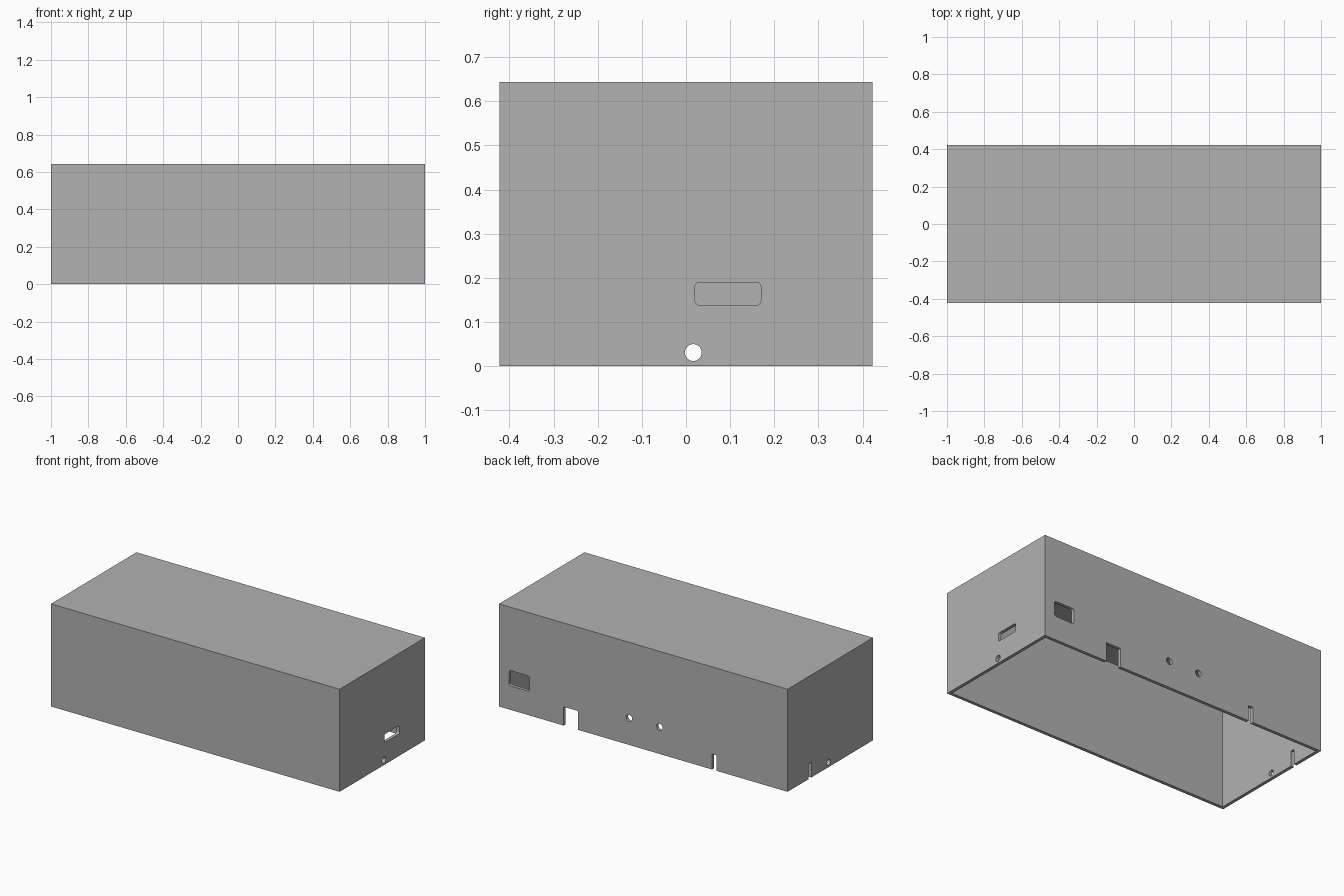
import bpy
import bmesh
from mathutils import Matrix, Vector

if "Cube" in bpy.data.objects:
    bpy.data.objects.remove(bpy.data.objects["Cube"], do_unlink=True)

HX, HY, H, WALL = 1.0, 0.4225, 0.643, 0.02

grey = bpy.data.materials.new("plain grey")
grey.use_nodes = True
colour = (0.445, 0.445, 0.445, 1)
grey.diffuse_color = colour
grey.node_tree.nodes["Principled BSDF"].inputs["Base Color"].default_value = colour


def finish(name, bm):
    mesh = bpy.data.meshes.new(name)
    bm.normal_update()
    bm.to_mesh(mesh)
    bm.free()
    mesh.materials.append(grey)
    obj = bpy.data.objects.new(name, mesh)
    bpy.context.collection.objects.link(obj)
    return obj


def box(name, low, high, axis=None, radius=0):
    """Box between two corners; edges along the axis may be rounded."""
    low, high = Vector(low), Vector(high)
    bm = bmesh.new()
    bmesh.ops.create_cube(bm, size=1)
    bmesh.ops.scale(bm, vec=high - low, verts=bm.verts)
    bmesh.ops.translate(bm, vec=(low + high) / 2, verts=bm.verts)
    if radius:
        edges = [e for e in bm.edges
                 if abs((e.verts[0].co - e.verts[1].co).normalized()[axis]) > 0.9]
        bmesh.ops.bevel(bm, geom=edges, offset=radius, segments=5,
                        profile=0.5, affect='EDGES')
    return finish(name, bm)


def drill(name, centre, radius, axis):
    """Round cutter along x or y."""
    bm = bmesh.new()
    turn = Matrix.Rotation(1.5707963, 4, 'Y' if axis == 0 else 'X')
    bmesh.ops.create_cone(bm, cap_ends=True, segments=32, radius1=radius,
                          radius2=radius, depth=0.2,
                          matrix=Matrix.Translation(centre) @ turn)
    return finish(name, bm)


def back_cut(name, x0, x1, z0, z1, radius=0):
    return box(name, (x0, HY - 0.1, z0), (x1, HY + 0.1, z1), 1, radius)


def side_cut(name, side, y0, y1, z0, z1, radius=0):
    x = side * HX
    return box(name, (x - 0.1, y0, z0), (x + 0.1, y1, z1), 0, radius)


# Enclosure, open at the bottom
case = box("enclosure_cover", (-HX, -HY, 0), (HX, HY, H))

cutters = [
    box("cavity", (-HX + WALL, -HY + WALL, -0.1), (HX - WALL, HY - WALL, H - WALL)),
    # Back wall: window, wide notch, two round holes, narrow notch
    back_cut("back_window", 0.79, 0.93, 0.15, 0.246, 0.012),
    back_cut("wide_notch", 0.453, 0.553, -0.1, 0.118),
    drill("back_hole_a", (0.098, HY, 0.168), 0.021, 1),
    drill("back_hole_b", (-0.112, HY, 0.168), 0.021, 1),
    back_cut("narrow_notch", -0.507, -0.476, -0.1, 0.097),
    # End walls: rounded slot, cable notch and a hole in each
    side_cut("end_slot", 1, 0.02, 0.17, 0.138, 0.19, 0.012),
    side_cut("end_notch", -1, 0.186, 0.214, -0.1, 0.096),
    drill("end_hole_a", (HX, 0.0165, 0.031), 0.019, 0),
    drill("end_hole_b", (-HX, 0.0165, 0.031), 0.019, 0),
]

bpy.context.view_layer.objects.active = case
for cutter in cutters:
    mod = case.modifiers.new(cutter.name, 'BOOLEAN')
    mod.operation = 'DIFFERENCE'
    mod.solver = 'EXACT'
    mod.object = cutter
    bpy.ops.object.modifier_apply(modifier=mod.name)
    bpy.data.objects.remove(cutter, do_unlink=True)

bpy.ops.object.select_all(action='DESELECT')
case.select_set(True)
bpy.ops.object.shade_smooth_by_angle()
